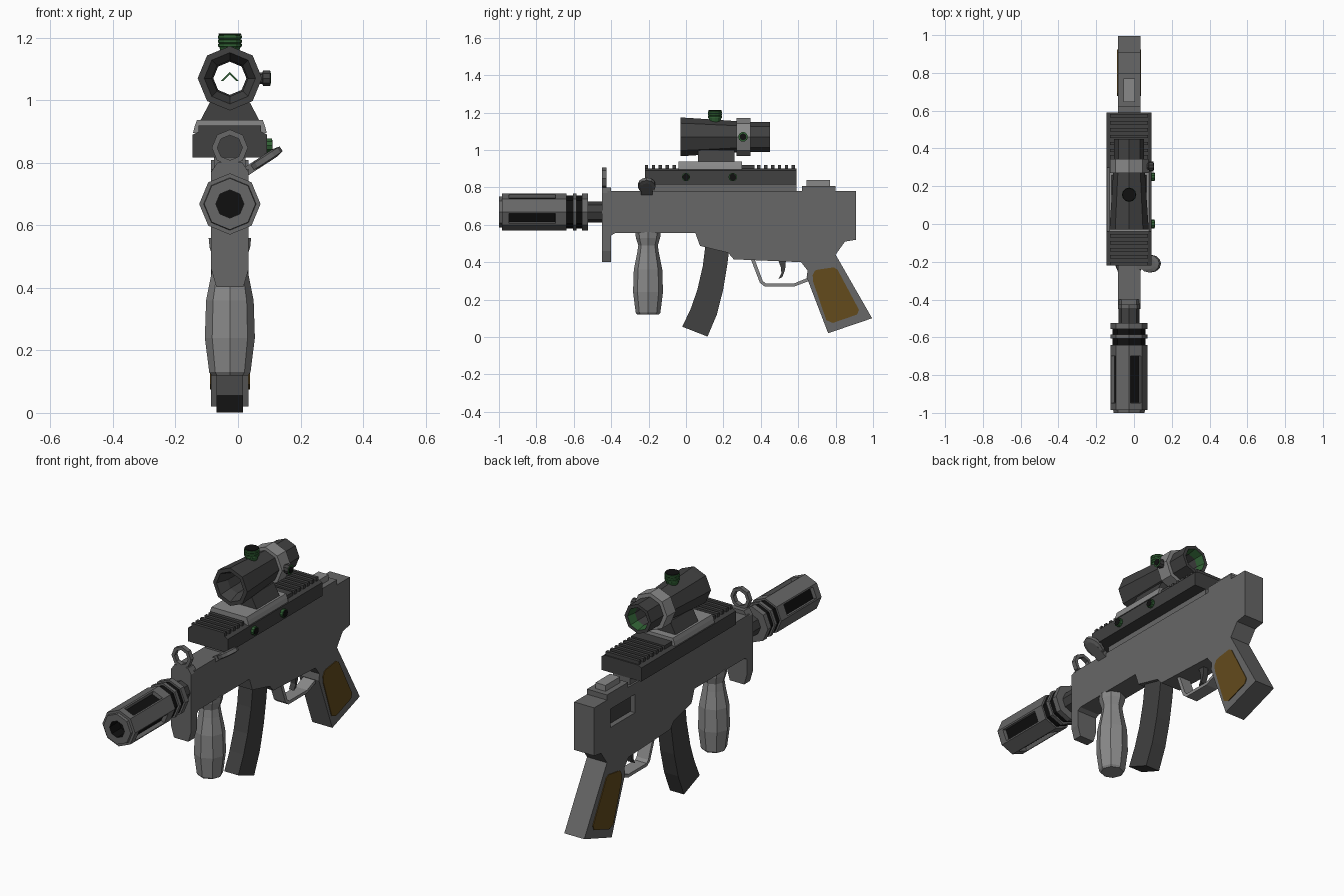
import bpy, bmesh, math
from mathutils import Vector

if "Cube" in bpy.data.objects:
    bpy.data.objects.remove(bpy.data.objects["Cube"])

CX = -0.026  # centre line of the model


def mat(name, r, g, b):
    m = bpy.data.materials.new(name)
    m.diffuse_color = (r, g, b, 1)
    m.use_nodes = True
    m.node_tree.nodes["Principled BSDF"].inputs["Base Color"].default_value = m.diffuse_color
    return m


GREY = mat("mid grey", .135, .135, .135)
LIGHT = mat("light grey", .25, .25, .25)
DARK = mat("dark grey", .052, .052, .052)
BLACK = mat("black", .005, .005, .005)
GREEN = mat("green", .03, .12, .035)
BROWN = mat("brown", .125, .07, .012)


def finish(name, bm, mats):
    bmesh.ops.recalc_face_normals(bm, faces=bm.faces)
    me = bpy.data.meshes.new(name)
    bm.to_mesh(me)
    bm.free()
    for m in mats:
        me.materials.append(m)
    ob = bpy.data.objects.new(name, me)
    bpy.context.collection.objects.link(ob)
    return ob


def prism(name, pts, a, b, m, axis='X'):
    """Extrude a 2D profile from a to b along X (pts = y,z) or Y (pts = x,z)."""
    bm = bmesh.new()
    place = (lambda p, t: (t, p[0], p[1])) if axis == 'X' else (lambda p, t: (p[0], t, p[1]))
    f = bm.faces.new([bm.verts.new(place(p, a)) for p in pts])
    ext = bmesh.ops.extrude_face_region(bm, geom=[f])
    shift = Vector((b - a, 0, 0) if axis == 'X' else (0, b - a, 0))
    bmesh.ops.translate(bm, vec=shift, verts=[v for v in ext['geom'] if isinstance(v, bmesh.types.BMVert)])
    return finish(name, bm, [m])


def slab(name, pts, half, m):
    return prism(name, pts, CX - half, CX + half, m)


def box(name, x0, x1, y0, y1, z0, z1, m):
    return prism(name, [(y0, z0), (y1, z0), (y1, z1), (y0, z1)], x0, x1, m)


def lathe(name, prof, centre, axis, mats, seg=None, n=8, closed=False, slots=None):
    """Turn (t, r) pairs round an axis; seg = material index per profile segment."""
    bm = bmesh.new()
    rings = []
    for t, r in prof:
        ring = []
        for k in range(n):
            c, s = r * math.cos(k * math.tau / n), r * math.sin(k * math.tau / n)
            off = {'X': (t, c, s), 'Y': (c, t, s), 'Z': (c, s, t)}[axis]
            ring.append(bm.verts.new(Vector(centre) + Vector(off)))
        rings.append(ring)
    cut = []
    for i in range(len(rings) if closed else len(rings) - 1):
        A, B = rings[i], rings[(i + 1) % len(rings)]
        for k in range(n):
            j = (k + 1) % n
            f = bm.faces.new((A[k], A[j], B[j], B[k]))
            f.material_index = seg[i] if seg else 0
            if i == slots and k % 2:
                cut.append(f)
    if not closed:
        for i, e in ((0, 0), (-1, -1)):
            bm.faces.new(rings[i]).material_index = seg[e] if seg else 0
    bmesh.ops.recalc_face_normals(bm, faces=bm.faces)
    if cut:  # sunken slots on every other facet
        bmesh.ops.inset_individual(bm, faces=cut, thickness=.011)
        bmesh.ops.inset_individual(bm, faces=cut, thickness=.002, depth=-.02)
        for f in cut:
            f.material_index = 1
    return finish(name, bm, mats)


# Receiver with pistol grip
body = slab("receiver", [(-.42, .78), (.91, .78), (.91, .52), (.85, .51), (.80, .44), (.995, .10),
                         (.76, .02), (.645, .32), (.65, .355), (.615, .40), (.255, .415), (.225, .45),
                         (.075, .487), (.05, .555), (-.38, .555), (-.42, .53)], .06, GREY)
port = box("port_cutter", CX - .1, CX - .03, .56, .77, .62, .72, GREY)
port.hide_render = True
port.hide_viewport = True
mod = body.modifiers.new("port", 'BOOLEAN')
mod.object = port
mod.solver = 'EXACT'
box("ejection_port_floor", CX - .032, CX - .026, .56, .77, .62, .72, DARK)
slab("rail_base", [(-.17, .775), (.59, .775), (.59, .825), (-.17, .825)], .05, GREY)

# Grip panels on both sides
panel = [(.69, .355), (.705, .36), (.79, .372), (.81, .36), (.925, .145), (.915, .12),
         (.785, .075), (.75, .09), (.68, .295), (.677, .33)]
for s, nm in ((1, "right"), (-1, "left")):
    prism(nm + "_grip_panel", panel, CX + s * .059, CX + s * .064, BROWN)

# Front plate and front sight ring
h = .06
prism("front_plate", [(CX - h, .46), (CX - .043, .402), (CX + .043, .402), (CX + h, .46),
                      (CX + h, .77), (CX + .04, .80), (CX - .04, .80), (CX - h, .77)], -.45, -.40, GREY, 'Y')
lathe("front_sight_ring", [(-.45, .058), (-.425, .058), (-.425, .04), (-.45, .04)],
      (CX, 0, .848), 'Y', [GREY], closed=True)

# Barrel and muzzle device
lathe("barrel", [(-.54, .055), (-.43, .055)], (CX, 0, .668), 'Y', [DARK])
lathe("muzzle", [(-.92, .045), (-1, .045), (-1, .082), (-.985, .084), (-.985, .098), (-.955, .098),
                 (-.69, .098), (-.64, .098), (-.64, .088), (-.605, .088), (-.605, .098),
                 (-.585, .098), (-.585, .088), (-.555, .088), (-.555, .098), (-.525, .098)],
      (CX, 0, .668), 'Y', [GREY, BLACK], seg=[1, 0, 0, 0, 0, 0, 0, 0, 1, 0, 0, 0, 1, 0, 0], slots=5)

# Foregrip
lathe("foregrip", [(.12, .058), (.13, .066), (.24, .08), (.36, .076), (.45, .058), (.49, .052), (.53, .065), (.56, .068)],
      (CX, -.203, 0), 'Z', [LIGHT])

# Curved magazine
slab("magazine", [(.105, .50), (.09, .38), (.06, .25), (.025, .15), (-.02, .055), (.115, .002),
                  (.165, .12), (.198, .25), (.22, .38), (.235, .50)], .042, DARK)

# Trigger guard and trigger
slab("trigger_guard", [(.345, .42), (.395, .29), (.42, .27), (.58, .27), (.66, .30), (.66, .32),
                       (.58, .287), (.425, .287), (.41, .30), (.365, .42)], .035, LIGHT)
slab("trigger", [(.49, .42), (.535, .42), (.53, .36), (.515, .32), (.495, .31), (.51, .34), (.508, .37)], .015, DARK)

# Top rail with cross teeth
rw = .119
prism("top_rail", [(CX - rw, .816), (CX + rw, .816), (CX + rw, .89), (CX + rw - .02, .90),
                   (CX - rw + .02, .90), (CX - rw, .89)], -.22, .59, DARK, 'Y')
teeth = [-.22 + .037 * i for i in range(5)] + [.38 + .037 * i for i in range(6)]
for i, y in enumerate(teeth):
    box("rail_tooth_%d" % i, CX - .1, CX + .1, y, y + .018, .895, .919, DARK)
box("rail_block", CX - .1, CX + .1, .30, .365, .895, .919, DARK)
prism("scope_plate", [(CX - .118, .895), (CX + .118, .895), (CX + .112, .918), (CX + .105, .937),
                      (CX - .105, .937), (CX - .112, .918)], -.04, .30, LIGHT, 'Y')
for i, y in enumerate((0, .25)):
    lathe("rail_screw_%d" % i, [(.08, .023), (.108, .023), (.109, .019), (.111, .019)], (0, y, .855), 'X',
          [GREEN, BLACK], seg=[0, 0, 1], n=10)

# Rear sight block
box("rear_sight_base", CX - .06, CX + .06, .62, .80, .775, .808, GREY)
box("rear_sight_top", CX - .03, CX + .03, .645, .77, .80, .84, LIGHT)

# Charging handle, a tilted paddle
handle = lathe("charging_handle", [(-.014, .03), (-.009, .047), (.009, .047), (.014, .03)], (0, 0, 0), 'Z', [GREY], n=12)
for v in handle.data.vertices:
    v.co.x *= 1.35
handle.rotation_euler = (0, math.radians(-33), 0)
handle.location = (.085, -.21, .81)
stem = box("charging_stem", -.06, .02, -.03, .03, -.014, .014, GREY)
stem.rotation_euler = (0, math.radians(-33), 0)
stem.location = (.065, -.21, .797)

# Scope: mount, tube, clamp ring
SZ = 1.07
prism("scope_mount", [(CX - .097, .93), (CX + .097, .93), (CX + .06, 1.0), (CX - .06, 1.0)], .065, .26, DARK, 'Y')
lathe("scope_tube", [(-.03, .103), (.0, .102), (.27, .084), (.29, .08), (.45, .08), (.45, .062), (.40, .053),
                     (.03, .058), (-.03, .082)], (CX, 0, SZ), 'Y', [DARK, GREEN],
      seg=[0, 0, 0, 0, 0, 1, 0, 0, 0], closed=True)
lathe("scope_ring", [(.27, .078), (.27, .102), (.345, .102), (.345, .078)], (CX, 0, SZ), 'Y', [LIGHT], closed=True)

# Scope adjustment knobs: ribbed top knob and side knob
prof = [(1.15, .028), (1.17, .034)]
seg = [1]
for i in range(3):
    z = 1.172 + i * .013
    prof += [(z, .038), (z + .008, .038), (z + .009, .034)]
    seg += [0, 0, 0]
seg += [0]
prof += [(1.208, .034), (1.211, .037), (1.213, .035)]
seg = [0] * (len(prof) - 2) + [1]
lathe("top_knob", prof, (CX, .155, 0), 'Z', [GREEN, BLACK], seg=seg, n=12)
lathe("side_knob", [(.05, .02), (.078, .02), (.08, .026), (.103, .026), (.104, .018), (.106, .018)],
      (0, .305, SZ), 'X', [DARK, GREEN, BLACK], seg=[0, 0, 0, 1, 2], n=10)

# Aiming chevron inside the scope
prism("chevron", [(CX - .028, 1.062), (CX, 1.09), (CX + .028, 1.062), (CX + .02, 1.062), (CX, 1.082), (CX - .02, 1.062)],
      .12, .124, GREEN, 'Y')
